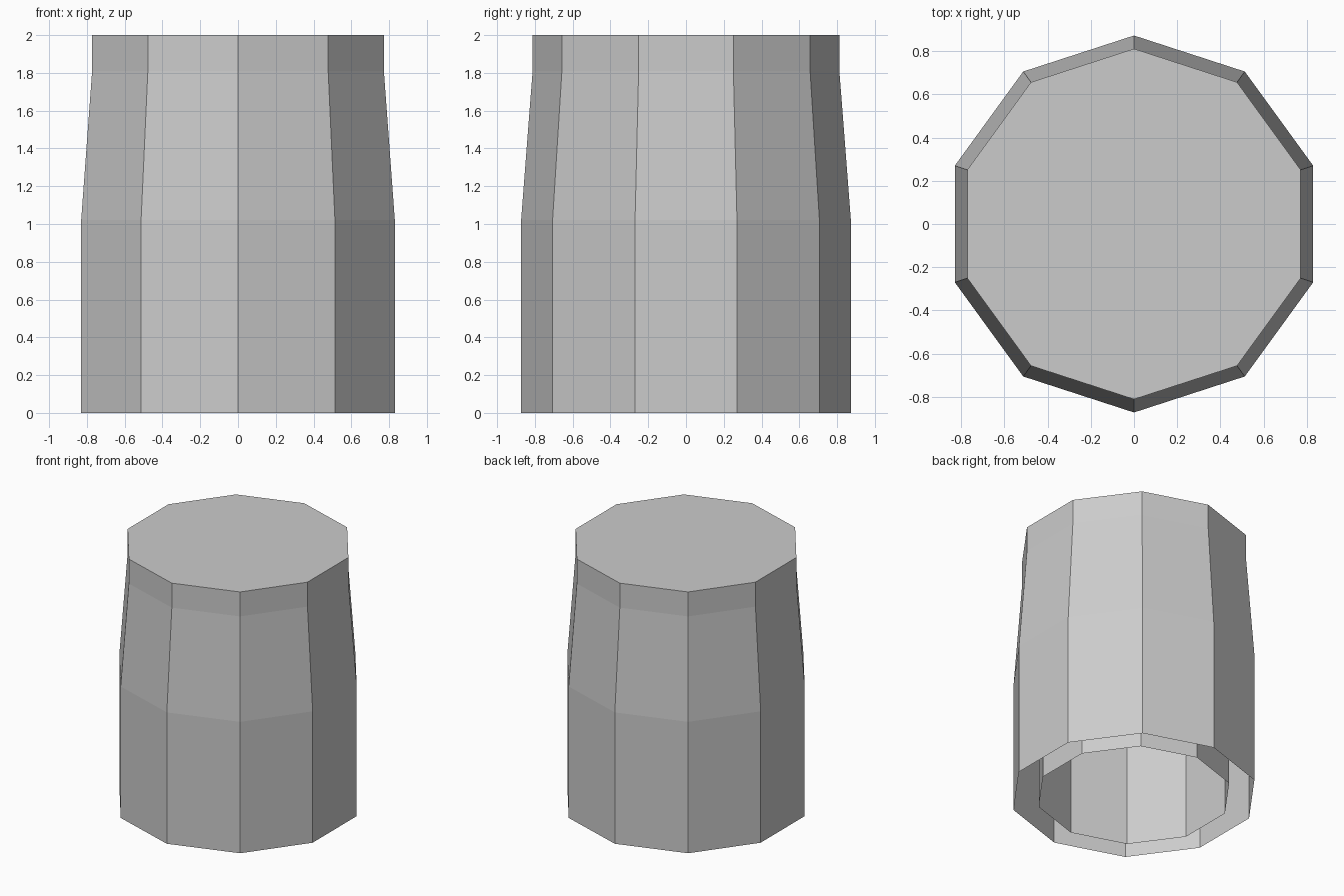
import bpy, bmesh, math

if "Cube" in bpy.data.objects:
    bpy.data.objects.remove(bpy.data.objects["Cube"])

SIDES = 10


def shell(name, profile, inward=False):
    """Ten-sided wall through (radius, z) rings, open below, capped on top."""
    bm = bmesh.new()
    rings = []
    for r, z in profile:
        angles = [math.pi / 2 + 2 * math.pi * i / SIDES for i in range(SIDES)]
        rings.append([bm.verts.new((r * math.cos(a), r * math.sin(a), z)) for a in angles])
    for low, high in zip(rings, rings[1:]):
        for i in range(SIDES):
            j = (i + 1) % SIDES
            bm.faces.new((low[i], low[j], high[j], high[i]))
    bm.faces.new(rings[-1])
    if inward:
        bmesh.ops.reverse_faces(bm, faces=bm.faces[:])
    mesh = bpy.data.meshes.new(name)
    bm.to_mesh(mesh)
    bm.free()
    obj = bpy.data.objects.new(name, mesh)
    bpy.context.collection.objects.link(obj)
    return obj


# Outer wall: straight base, tapered shoulder, straight collar and flat lid
shell("outer_wall", [(0.873, 0), (0.873, 1.02), (0.812, 1.81), (0.812, 2.0)])

# Inner lining: parallel to the outer wall, with an open gap at the bottom
shell("inner_lining", [(0.69, 0), (0.69, 1.01), (0.63, 1.81)], inward=True)
